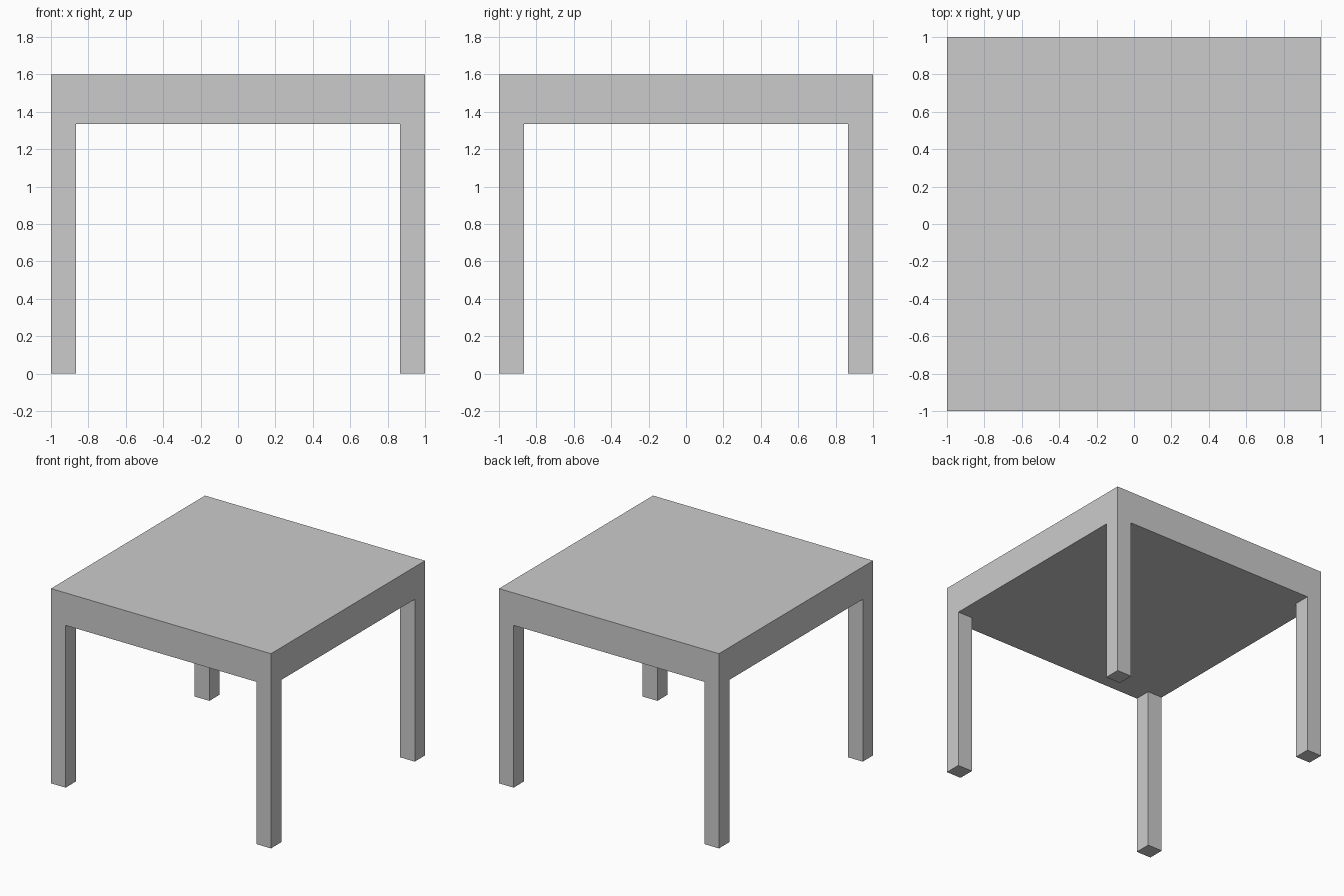
import bpy
import bmesh
from mathutils import Matrix, Vector

if "Cube" in bpy.data.objects:
    bpy.data.objects.remove(bpy.data.objects["Cube"])

UNIT = 2 / 15            # leg thickness; the top is two units thick
HEIGHT = 12 * UNIT
TOP_THICK = 2 * UNIT
INNER = 1 - UNIT         # inner face of the legs

bm = bmesh.new()

# Solid table top slab
centre = Matrix.Translation((0, 0, HEIGHT - TOP_THICK / 2))
bmesh.ops.create_cube(bm, size=1, matrix=centre @ Matrix.Diagonal((2, 2, TOP_THICK, 1)))

# Underside cut lines that mark out the corner squares
for axis in (Vector((1, 0, 0)), Vector((0, 1, 0))):
    for side in (-1, 1):
        bmesh.ops.bisect_plane(bm, geom=bm.verts[:] + bm.edges[:] + bm.faces[:],
                               plane_co=axis * side * INNER, plane_no=axis)

# Four legs extruded down from the corner squares
bm.normal_update()
corners = []
for face in bm.faces:
    c = face.calc_center_median()
    if face.normal.z < -0.5 and abs(c.x) > INNER and abs(c.y) > INNER:
        corners.append(face)
for face in corners:
    foot = bmesh.ops.extrude_discrete_faces(bm, faces=[face])["faces"][0]
    bmesh.ops.translate(bm, verts=foot.verts, vec=(0, 0, TOP_THICK - HEIGHT))

# Clean away the cut lines left on flat surfaces
bmesh.ops.dissolve_limit(bm, angle_limit=0.01, verts=bm.verts[:], edges=bm.edges[:])
bmesh.ops.recalc_face_normals(bm, faces=bm.faces[:])

mesh = bpy.data.meshes.new("table")
bm.to_mesh(mesh)
bm.free()
bpy.context.collection.objects.link(bpy.data.objects.new("table", mesh))
